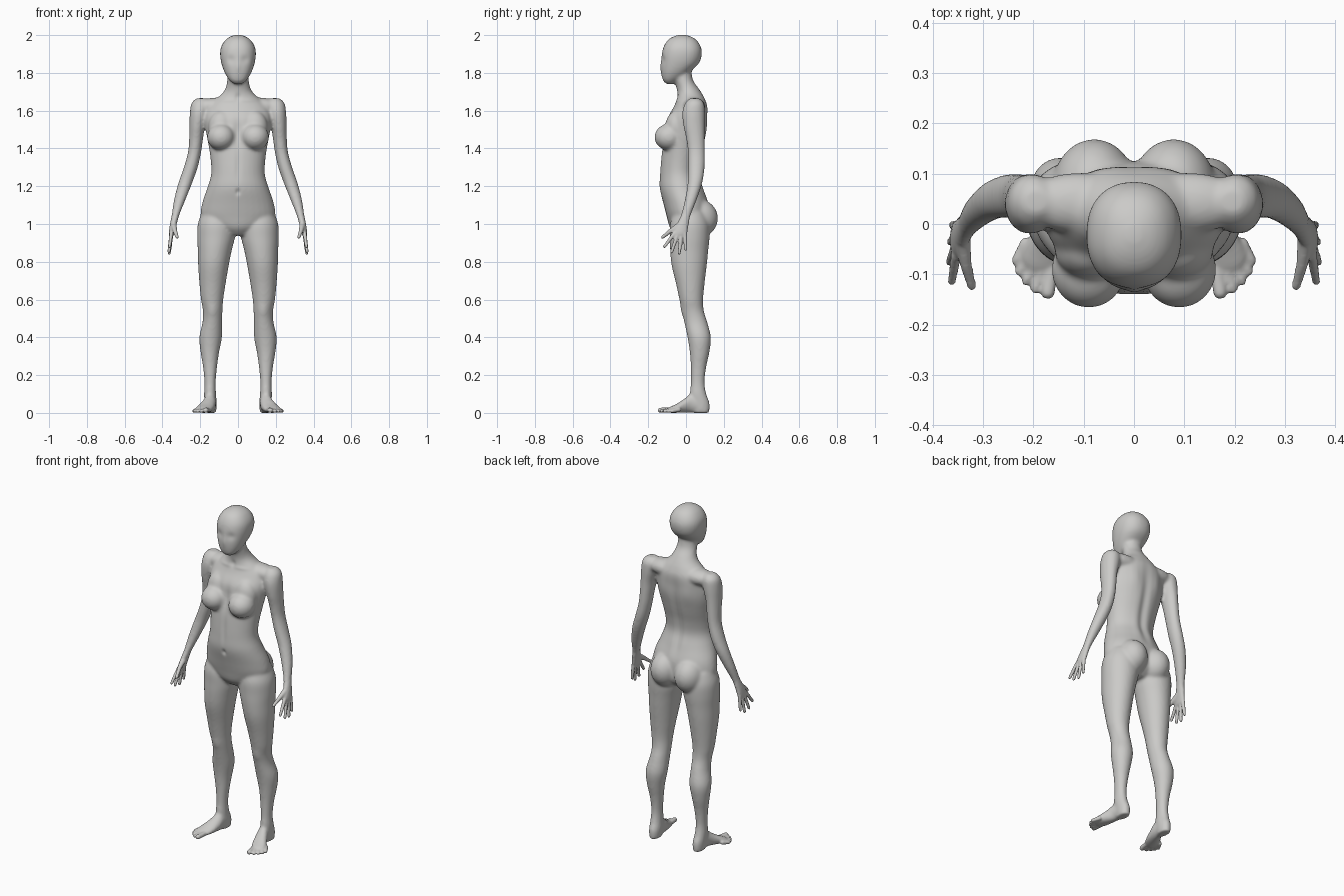
import bpy
import bmesh
from math import cos, sin, pi, exp, copysign
from mathutils import Vector, Matrix

UNIT = 0.01  # all part measurements are in hundredths
SIDES = (1, -1)

default_cube = bpy.data.objects.get("Cube")
if default_cube:
    bpy.data.objects.remove(default_cube, do_unlink=True)


def make_material(name, colour):
    mat = bpy.data.materials.new(name)
    mat.use_nodes = True
    mat.diffuse_color = colour
    mat.node_tree.nodes["Principled BSDF"].inputs["Base Color"].default_value = colour
    return mat


def smooth_rows(rows, steps=4):
    """Catmull-Rom interpolation between cross-section rows."""
    rows = [Vector(row) for row in rows]
    padded = [rows[0]] + rows + [rows[-1]]
    result = []
    for p, q, r, s in zip(padded, padded[1:], padded[2:], padded[3:]):
        for step in range(steps):
            t = step / steps
            result.append(0.5 * (2 * q + (r - p) * t
                                 + (2 * p - 5 * q + 4 * r - s) * t ** 2
                                 + (3 * q - p - 3 * r + s) * t ** 3))
    return result + [rows[-1]]


def skin_rings(bm, rings):
    """Join rings of points into a closed tube."""
    rings = [[bm.verts.new(point * UNIT) for point in ring] for ring in rings]
    faces = [bm.faces.new(rings[0]), bm.faces.new(rings[-1])]
    for low, high in zip(rings, rings[1:]):
        for k in range(len(low)):
            n = (k + 1) % len(low)
            faces.append(bm.faces.new((low[k], low[n], high[n], high[k])))
    bmesh.ops.recalc_face_normals(bm, faces=faces)


def signed_power(value, power):
    return copysign(abs(value) ** power, value)


def loft(bm, rows, side=1, along_y=False, roundness=2.0, segments=32):
    """Skin rows of (position along axis, centre u, centre v, radius u, radius v)."""
    rings = []
    power = 2 / roundness
    for along, u, v, radius_u, radius_v in smooth_rows(rows):
        ring = []
        for k in range(segments):
            angle = 2 * pi * k / segments
            a = side * (u + radius_u * signed_power(cos(angle), power))
            b = v + radius_v * signed_power(sin(angle), power)
            ring.append(Vector((a, along, b) if along_y else (a, b, along)))
        rings.append(ring)
    skin_rings(bm, rings)


def ellipsoid(bm, centre, radii, side=1):
    place = Matrix.Translation(Vector((centre[0] * side, centre[1], centre[2])) * UNIT)
    size = Matrix.Diagonal((*(Vector(radii) * UNIT), 1))
    bmesh.ops.create_uvsphere(bm, u_segments=32, v_segments=20, radius=1, matrix=place @ size)


def digit(bm, base, tip, base_radius, tip_radius, side, segments=16, bands=4):
    """A tapered capsule used for fingers and toes."""
    base, tip = (Vector((p[0] * side, p[1], p[2])) for p in (base, tip))
    turn = (tip - base).to_track_quat('Z', 'Y')
    rings = []
    for end, radius, first in ((base, base_radius, 1 - bands), (tip, tip_radius, 0)):
        for band in range(first, first + bands):
            tilt = band / bands * pi / 2
            rings.append([
                end + turn @ Vector((cos(a) * cos(tilt), sin(a) * cos(tilt), sin(tilt))) * radius
                for a in (2 * pi * k / segments for k in range(segments))])
    skin_rings(bm, rings)


def fuse(bm, obj, voxel, iterations):
    """Merge all the overlapping pieces into one smooth skin."""
    bm.to_mesh(obj.data)
    bm.free()
    remesh = obj.modifiers.new("skin", 'REMESH')
    remesh.mode = 'VOXEL'
    remesh.voxel_size = voxel
    relax = obj.modifiers.new("relax", 'SMOOTH')
    relax.factor = 0.5
    relax.iterations = iterations
    bpy.context.view_layer.update()
    evaluated = obj.evaluated_get(bpy.context.evaluated_depsgraph_get())
    mesh = bpy.data.meshes.new_from_object(evaluated)
    obj.modifiers.clear()
    obj.data = mesh


def sculpt(mesh, dabs):
    """Push the skin forward or back with soft round dabs, mirrored in x."""
    for vert in mesh.vertices:
        x, y, z = vert.co / UNIT
        push = 0
        for (cx, cy, cz), (rx, ry, rz), amount in dabs:
            falloff = ((abs(x) - cx) / rx) ** 2 + ((y - cy) / ry) ** 2 + ((z - cz) / rz) ** 2
            if falloff < 6:
                push += amount * exp(-falloff)
        vert.co.y += push * UNIT


body = bpy.data.objects.new("body", bpy.data.meshes.new("body"))
bpy.context.collection.objects.link(body)
bm = bmesh.new()

# Torso and neck
loft(bm, [
    (94, 0, 1, 7, 6), (98, 0, 1.5, 14, 10), (104, 0, 1, 19.5, 11.2),
    (111, 0, 0, 19, 12), (119, 0, -2.5, 16.3, 11.5), (126, 0, -3.6, 14.3, 10.3),
    (133, 0, -3, 14.4, 10.4), (141, 0, -1.5, 15.5, 11), (149, 0, 0, 17, 11),
    (156, 0, 0.7, 17.6, 10.6), (162, 0, 2.5, 16, 9), (166, 0, 2.6, 12, 7.6),
    (169, 0, 2, 8.4, 6.6), (172, 0, 0.8, 6.6, 5.8), (176, 0, -1.2, 5.7, 5),
    (181, 0, -2.3, 5.4, 5.2), (185, 0, -2.5, 5, 5)])

# Head
loft(bm, [
    (174, 0, -8.6, 2, 1.6), (176, 0, -8.2, 4.5, 4), (180, 0, -5.8, 7, 7.3),
    (185, 0, -3.2, 8.8, 10), (190, 0, -2.2, 9.5, 10.6), (194, 0, -2, 8.9, 9.8),
    (197.5, 0, -2, 6.6, 7.5), (199.4, 0, -2, 3.8, 4.3), (200.2, 0, -2, 1, 1.2)],
    roundness=2.25)

for side in SIDES:
    # Collar, chest and seat masses
    ellipsoid(bm, (11, 4.2, 162.3), (11, 6, 4.6), side)
    ellipsoid(bm, (9, -9, 146), (7.4, 7.7, 7), side)
    ellipsoid(bm, (8.8, -5, 151), (7, 6, 9), side)
    ellipsoid(bm, (7.9, 7, 103), (8.4, 9.9, 10), side)

    # Arm down to the palm
    loft(bm, [
        (166.6, 19.5, 4.5, 2.5, 2.5), (164, 20, 4.5, 4.6, 5), (159, 20.5, 4, 5, 6),
        (152, 21.6, 4.2, 4.1, 5.6), (145, 22.2, 5, 3.7, 4.9), (138, 23, 5.5, 3.5, 4.5),
        (130, 25, 5.5, 3.7, 4.4), (122, 27.8, 4.8, 3.7, 3.9), (113, 30.8, 2.6, 3.1, 3.2),
        (105, 33, 0, 2.1, 2.7), (101, 34, -1.4, 1.9, 3.2), (96, 35, -2.9, 1.6, 4.1),
        (93, 35.4, -3.4, 1.2, 3.7)], side)

    # Leg down to the heel
    loft(bm, [
        (106, 11, 2, 8.3, 8.5), (100, 11.3, 2, 10, 10.4), (93, 11.6, 2, 10, 10.5),
        (86, 12.3, 1.7, 9, 10.1), (78, 13, 1.7, 8.1, 9.3), (68, 13.5, 2.3, 6.9, 7.5),
        (60, 13.7, 2.8, 5.9, 6.3), (54, 13.4, 3.7, 5.2, 5.8), (48, 13.6, 5.2, 5.2, 6.1),
        (40, 14.5, 7, 6, 6.2), (32, 14.9, 7.2, 4.9, 5.2), (24, 14.8, 6.6, 3.7, 4.1),
        (16, 14.8, 6.2, 3, 3.7), (10, 14.8, 6.4, 3.2, 4.4), (5, 14.5, 7.6, 3.3, 5),
        (0, 14.5, 8, 2.9, 4.4)], side)

    # Foot up to the toe joints
    loft(bm, [
        (9, 14.5, 4, 3, 4), (3, 14.8, 5, 3.3, 5), (-1, 16, 3.7, 4, 3.7),
        (-5, 17.6, 2.4, 4.7, 2.4), (-8, 18.4, 1.7, 4.2, 1.7), (-10, 18.2, 1.3, 2.8, 1.1)],
        side, along_y=True)

fuse(bm, body, 0.008, 7)

# Fingers, thumbs and toes
bm = bmesh.new()
bm.from_mesh(body.data)
finger_tips = [(36.2, -11.4, 88), (36.6, -7.6, 85.2), (36.4, -3.6, 84.5), (36, -0.2, 86.6)]
toe_tips = [(17.1, -13.6, 1.4), (19.6, -12.9, 1), (21.4, -11.3, 1), (22.7, -9.4, 1), (23.4, -7.3, 1)]
for side in SIDES:
    for i, tip in enumerate(finger_tips):
        digit(bm, (35.3, -6.2 + 1.9 * i, 95), tip, 1.1, 0.85, side)
    digit(bm, (34.2, -2.5, 100), (33.4, -8, 96.5), 1.7, 1.2, side)
    digit(bm, (33.4, -8, 96.5), (32.2, -12.4, 93), 1.2, 0.9, side)
    for i, tip in enumerate(toe_tips):
        thickness = 1.4 if i == 0 else 1
        digit(bm, (16.2 + 1.3 * i, -8.3 + 1.1 * i, 1.7), tip, 1.3, thickness, side)
fuse(bm, body, 0.005, 4)

# Muscle and face relief: (centre, radii, push towards the back)
sculpt(body.data, [
    ((0, 9, 138), (2.6, 7, 19), -1.1),      # spine furrow
    ((8, 11, 153), (4, 4, 7), 0.6),         # shoulder blade
    ((4, 8, 124), (3, 4, 9), 0.5),          # lower back muscle
    ((0, -14, 117), (1.2, 3, 1.6), 0.8),    # navel
    ((0, -13, 130), (1.5, 4, 8), 0.5),      # belly furrow
    ((0, -11, 148), (2, 5, 8), 0.8),        # breastbone
    ((0, -5, 167), (1.6, 3, 2), 0.6),       # throat notch
    ((7, -7, 165.5), (5, 4, 1), -0.4),      # collar bone
    ((3.8, -13, 187), (2.4, 4, 2.2), 0.6),  # eye hollow
    ((0, -13, 183), (1.4, 4, 3), -0.4),     # nose ridge
    ((13.5, -2, 54), (3, 3, 3.5), -0.5),    # kneecap
])

body.data.materials.append(make_material("warm grey", (0.6, 0.595, 0.58, 1)))
body.data.polygons.foreach_set("use_smooth", [True] * len(body.data.polygons))
body.data.update()
